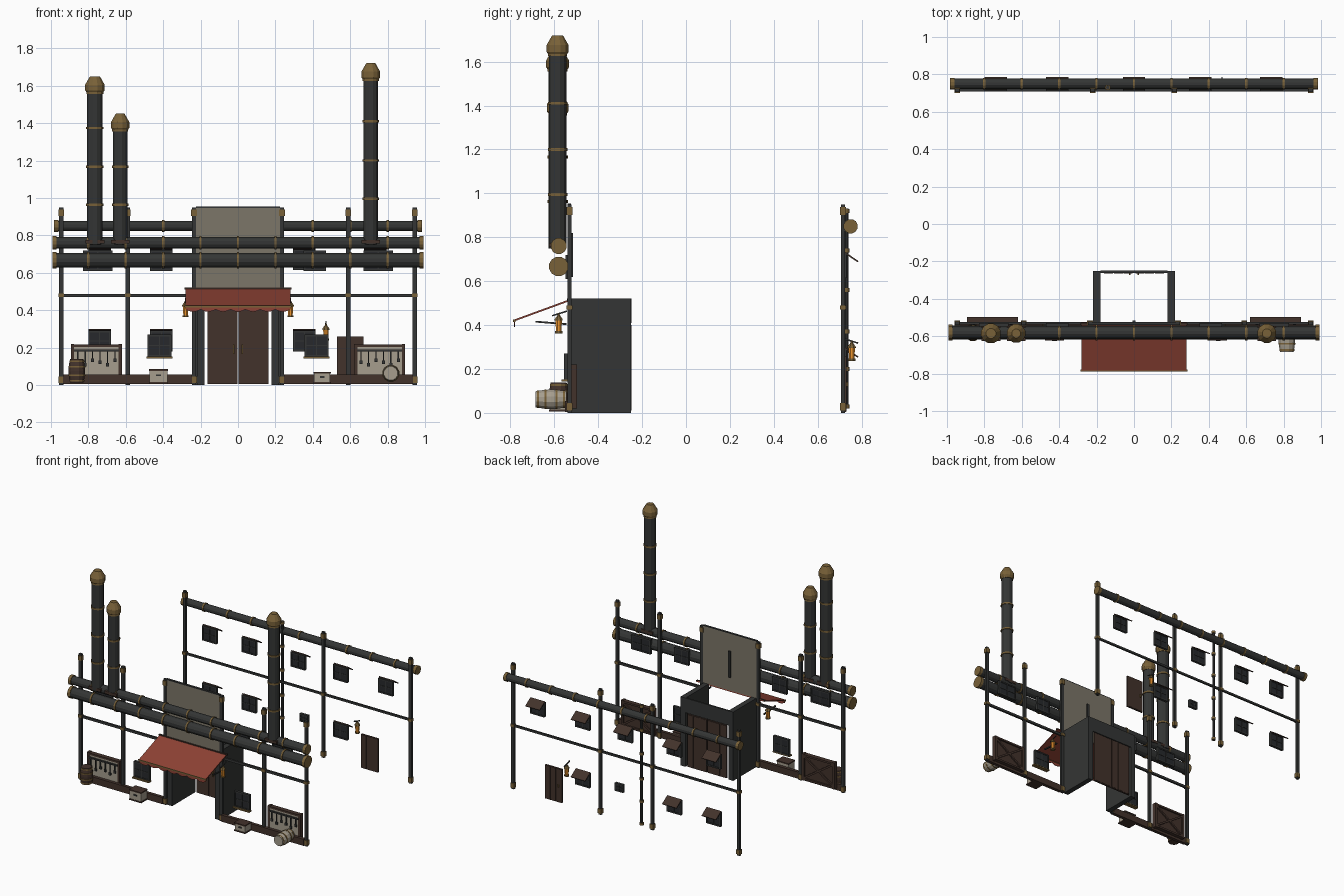
import bpy, bmesh, math
from mathutils import Matrix, Vector

if "Cube" in bpy.data.objects:
    bpy.data.objects.remove(bpy.data.objects["Cube"])

COL = dict(iron=(.034, .036, .035), brass=(.19, .12, .04), red=(.27, .055, .035),
           beige=(.2, .18, .14), pale=(.38, .34, .27), wood=(.055, .032, .024),
           glass=(.02, .022, .025), glow=(.9, .32, .03))
MATS = {}
for k, c in COL.items():
    MATS[k] = bpy.data.materials.new(k)
    MATS[k].diffuse_color = (*c, 1)


def finish(name, bm, mat):
    bmesh.ops.recalc_face_normals(bm, faces=bm.faces)
    me = bpy.data.meshes.new(name)
    bm.to_mesh(me)
    bm.free()
    me.materials.append(MATS[mat])
    ob = bpy.data.objects.new(name, me)
    bpy.context.collection.objects.link(ob)
    return ob


def box(name, x, y, z, mat, tilt=0, roll=0):
    """Box from (min, max) ranges; tilt about x, roll about y."""
    bm = bmesh.new()
    bmesh.ops.create_cube(bm, size=1)
    size = [r[1] - r[0] for r in (x, y, z)]
    mid = Vector([(r[0] + r[1]) / 2 for r in (x, y, z)])
    bm.transform(Matrix.Translation(mid) @ Matrix.Rotation(roll, 4, 'Y')
                 @ Matrix.Rotation(tilt, 4, 'X') @ Matrix.Diagonal((*size, 1)))
    return finish(name, bm, mat)


def cbox(name, c, s, mat, tilt=0, roll=0):
    return box(name, *[(a - b / 2, a + b / 2) for a, b in zip(c, s)], mat, tilt, roll)


def lathe(name, prof, loc, mat, axis='Z', seg=12):
    """Closed turned solid from (radius, height) points."""
    bm = bmesh.new()
    rings = [[bm.verts.new((r * math.cos(t), r * math.sin(t), h))
              for t in (math.tau * (i + .5) / seg for i in range(seg))] for r, h in prof]
    for a, b in zip(rings, rings[1:]):
        for i in range(seg):
            j = (i + 1) % seg
            bm.faces.new((a[i], a[j], b[j], b[i]))
    bm.faces.new(rings[0])
    bm.faces.new(rings[-1])
    rot = {'Z': Matrix(), 'X': Matrix.Rotation(math.pi / 2, 4, 'Y'),
           'Y': Matrix.Rotation(math.pi / 2, 4, 'X')}[axis]
    bm.transform(Matrix.Translation(loc) @ rot)
    return finish(name, bm, mat)


def ring(name, r, w, loc, axis='Z'):
    lathe(name, [(r, -w / 2), (r, w / 2)], loc, 'brass', axis)


# long horizontal pipes with brass rings and end caps
def long_pipe(name, y, z, r, half):
    lathe(name, [(r, -half), (r, half)], (0, y, z), 'iron', 'X')
    for i in range(-4, 5):
        ring(name + "_ring", r + .005, .012, (i * .2, y, z), 'X')
    for s in (-1, 1):
        ring(name + "_end_cap", r + .005, .022, (s * (half - .008), y, z), 'X')


long_pipe("front_lower_pipe", -.58, .667, .04, .99)
long_pipe("front_upper_pipe", -.58, .76, .032, .99)
long_pipe("back_pipe", .75, .85, .028, .98)

# chimneys
for x, top, r, bands in ((-.765, 1.65, .043, (1.374, 1.166, .963)),
                         (-.63, 1.45, .04, (1.166, .963)),
                         (.71, 1.72, .041, (1.41, 1.2, .995))):
    lathe("chimney", [(r, .75), (r, top - .05)], (x, -.585, 0), 'iron')
    lathe("chimney_cap", [(r + .004, -.095), (r + .004, -.085), (r + .011, -.075),
                          (r + .011, -.045), (r - .012, -.006), (r - .016, 0)],
          (x, -.585, top), 'brass')
    for z in bands:
        ring("chimney_band", r + .005, .012, (x, -.585, z))
    cbox("chimney_foot", (x, -.585, .765), (.1, .08, .02), 'wood')


# posts with brass sleeves
def post(x, y):
    cbox("post", (x, y, .475), (.023, .018, .95), 'iron')
    for z, h in ((.028, .035), (.92, .035), (.48, .02)):
        cbox("post_sleeve", (x, y, z), (.03, .028, h), 'brass')


for x in (.235, .59, .945):
    for s in (-1, 1):
        post(s * x, -.53)
for x in (-.945, -.22, .215, .945):
    post(x, .715)

# rails and base boards
for s in (-1, 1):
    cbox("front_rail", (s * .59, -.53, .478), (.71, .014, .018), 'iron')
    cbox("base_board", (s * .59, -.538, .03), (.69, .025, .05), 'wood')
cbox("back_rail", (0, .715, .478), (1.89, .012, .016), 'iron')

# thin drain pipe on the back
lathe("drain_pipe", [(.01, .02), (.01, .93)], (-.14, .73, 0), 'iron', seg=8)
for z in (.03, .2, .37, .56, .74, .92):
    ring("drain_joint", .015, .018, (-.14, .73, z))

# sign board above the entrance
cbox("header_board", (0, -.53, .735), (.45, .012, .43), 'beige')
cbox("header_board_strut", (0, -.521, .72), (.018, .012, .2), 'iron')
cbox("header_top_trim", (0, -.532, .951), (.45, .016, .008), 'iron')

# recessed entrance, open on top
for s in (-1, 1):
    cbox("entrance_wall", (s * .2, -.39, .26), (.04, .28, .52), 'iron')
    cbox("entrance_door", (s * .084, -.256, .205), (.16, .012, .4), 'wood')
    for i in range(3):
        cbox("door_plank", (s * (.031 + .053 * i), -.256, .205), (.048, .016, .39), 'wood')
    cbox("door_handle", (s * .022, -.268, .19), (.009, .012, .05), 'brass')
cbox("entrance_lintel", (0, -.255, .465), (.36, .012, .11), 'iron')

# sloped fabric awning with scalloped edge
ang = math.atan2(.095, .26)
cbox("awning_cloth", (0, -.657, .467), (.56, .276, .008), 'red', ang)
cbox("awning_front_bar", (0, -.783, .42), (.57, .012, .01), 'brass')
cbox("awning_back_bar", (0, -.535, .515), (.57, .012, .012), 'wood')
bm = bmesh.new()
n = 42
pts = [(-.28 + .56 * i / n, .404 - .013 * abs(math.sin(math.pi * 7 * i / n))) for i in range(n + 1)]
up = [bm.verts.new((x, -.784, .42)) for x, z in pts]
lo = [bm.verts.new((x, -.784, z)) for x, z in pts]
for i in range(n):
    bm.faces.new((up[i], lo[i], lo[i + 1], up[i + 1]))
finish("awning_valance", bm, 'red').modifiers.new("thick", 'SOLIDIFY').thickness = .004


# hanging lantern; d = direction away from the wall
def lantern(x, y, z, d):
    lathe("lantern_glass", [(.013, -.03), (.016, .02)], (x, y, z), 'glow', seg=8)
    lathe("lantern_cap", [(.02, .02), (.02, .026), (.006, .045), (.004, .055)], (x, y, z), 'brass', seg=8)
    lathe("lantern_base", [(.018, -.038), (.018, -.028)], (x, y, z), 'brass', seg=8)
    cbox("lantern_arm", (x, y - d * .004, z + .053), (.007, .07, .007), 'iron', -.3 * d)


for s in (-1, 1):
    lantern(s * .28, -.58, .4, -1)
    cbox("awning_bracket", (s * .27, -.615, .41), (.01, .14, .008), 'iron', -.08)
lantern(.47, .755, .275, 1)


# windows: dark pane with frame bars
def window(x, y, z, w, h, name):
    cbox(name + "_pane", (x, y, z), (w, .012, h), 'glass')
    for s in (-1, 1):
        cbox(name + "_stile", (x + s * w / 2, y, z), (.01, .02, h + .01), 'iron')
        cbox(name + "_head", (x, y, z + s * h / 2), (w, .02, .01), 'iron')
    cbox(name + "_mullion", (x, y, z), (.006, .018, h), 'iron')
    cbox(name + "_crossbar", (x, y, z), (w, .018, .006), 'iron')


for s in (-1, 1):
    window(s * .42, -.545, .21, .12, .11, "front_window")
    cbox("front_window_sill", (s * .42, -.552, .147), (.14, .03, .01), 'brass')
    window(s * .75, -.54, .665, .15, .1, "front_upper_window")
    window(s * .41, -.54, .665, .11, .1, "front_upper_window")


def back_window(x, z):
    window(x, .722, z, .11, .1, "back_window")
    cbox("back_window_hood", (x, .753, z + .04), (.12, .075, .007), 'wood', -.6)


for x in (-.74, -.41, 0, .355, .735):
    back_window(x, .67)
for x in (-.74, -.41, .355):
    back_window(x, .235)
window(.05, .722, .25, .06, .05, "small_back_window")

# back door
cbox("back_door", (.6, .722, .132), (.14, .012, .255), 'wood')
for dx in (-.047, 0, .047):
    cbox("back_door_plank", (.6 + dx, .722, .132), (.042, .018, .25), 'wood')
cbox("back_door_knob", (.555, .734, .13), (.01, .01, .02), 'brass')

# tool racks: pale front, braced wooden back
for s in (-1, 1):
    x = s * .757
    cbox("rack_panel", (x, -.522, .12), (.26, .01, .18), 'pale')
    cbox("rack_back", (x, -.513, .12), (.26, .008, .18), 'wood')
    for k in (-1, 1):
        cbox("rack_stile", (x + k * .128, -.514, .12), (.018, .034, .2), 'wood')
        cbox("rack_edge", (x, -.514, .12 + k * .09), (.27, .034, .014), 'wood')
        cbox("rack_brace", (x, -.505, .12), (.29, .012, .014), 'wood', 0, k * .59)
    cbox("rack_hook_bar", (x, -.532, .185), (.24, .012, .01), 'iron')
    for i in range(6):
        tx, l = x - .1 + .04 * i, (.06, .075, .05)[i % 3]
        cbox("tool_handle", (tx, -.535, .182 - l / 2), (.006, .008, l), 'iron')
        cbox("tool_head", (tx, -.535, .182 - l), (.016, .01, .018), 'iron')

# crates
for x, w, h in ((-.425, .095, .07), (.45, .085, .055)):
    cbox("crate", (x, -.585, .01 + h / 2), (w, .07, h), 'pale')
    for k in (-1, 1):
        cbox("crate_edge", (x, -.585, .01 + h / 2 + k * h / 2), (w + .008, .078, .009), 'wood')
    cbox("crate_handle", (x, -.622, .01 + h * .6), (.025, .008, .01), 'iron')


# barrels
def barrel(name, loc, l, r, mat, axis):
    lathe(name, [(r * .82, -l / 2), (r * .95, -l / 4), (r, 0), (r * .95, l / 4), (r * .82, l / 2)],
          loc, mat, axis)
    for f, k in ((-.42, .9), (-.18, 1.02), (.18, 1.02), (.42, .9)):
        o = Vector((0, f * l, 0)) if axis == 'Y' else Vector((0, 0, f * l))
        ring(name + "_hoop", r * k, .009, Vector(loc) + o, axis)


barrel("standing_barrel", (-.862, -.58, .075), .125, .046, 'wood', 'Z')
barrel("lying_barrel", (.817, -.615, .062), .14, .046, 'pale', 'Y')

for m in bpy.data.materials:
    if m.users and not m.is_grease_pencil:
        m.use_nodes = True
        m.node_tree.nodes["Principled BSDF"].inputs["Base Color"].default_value = m.diffuse_color
